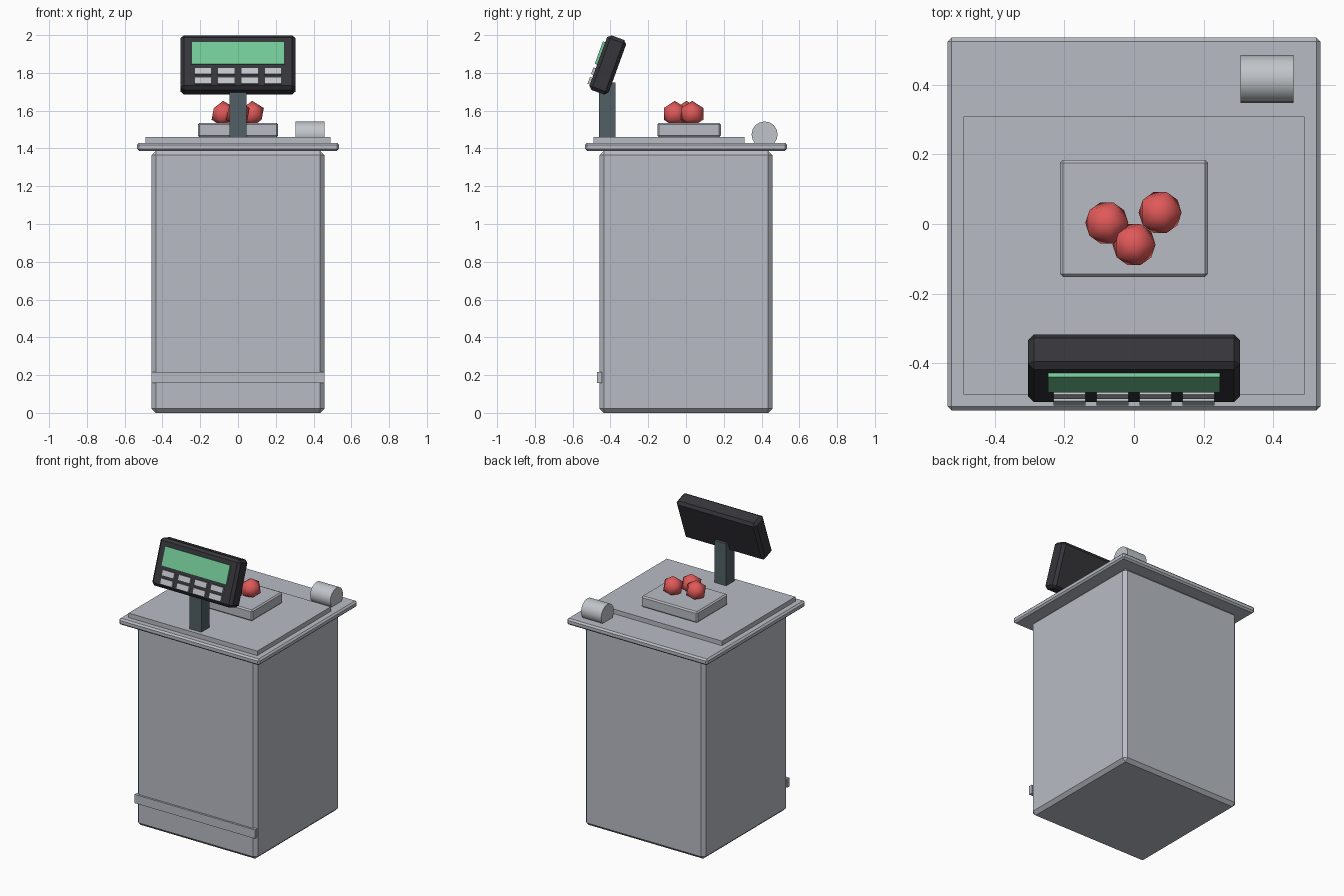
import bpy
import math
from mathutils import Matrix, Vector

cube = bpy.data.objects.get("Cube")
if cube:
    bpy.data.objects.remove(cube, do_unlink=True)


def material(name, color):
    mat = bpy.data.materials.new(name)
    mat.use_nodes = True
    rgba = (*color, 1)
    mat.diffuse_color = rgba
    mat.node_tree.nodes["Principled BSDF"].inputs["Base Color"].default_value = rgba
    return mat


GREY = material("painted grey", (0.48, 0.50, 0.55))
LIGHT = material("light grey", (0.53, 0.56, 0.59))
BLACK = material("dark plastic", (0.036, 0.036, 0.043))
STEEL = material("blue steel", (0.085, 0.115, 0.13))
GREEN = material("screen green", (0.17, 0.58, 0.31))
RED = material("fruit red", (0.75, 0.10, 0.10))


def finish(name, mat):
    obj = bpy.context.object
    obj.name = name
    obj.data.materials.append(mat)
    return obj


def box(name, lo, hi, mat, bevel=0.0, frame=Matrix()):
    """Box between two corners, chamfered, then placed by a frame."""
    lo, hi = Vector(lo), Vector(hi)
    bpy.ops.mesh.primitive_cube_add(size=1)
    obj = finish(name, mat)
    obj.data.transform(Matrix.Translation((lo + hi) / 2) @ Matrix.Diagonal((*(hi - lo), 1)))
    obj.matrix_world = frame
    if bevel:
        mod = obj.modifiers.new("chamfer", "BEVEL")
        mod.width = bevel
        mod.segments = 1
    return obj


# Cabinet, kick strip and counter
B, C, M = 0.457, 0.535, 0.489
box("cabinet", (-B, -B, 0), (B, B, 1.388), GREY, 0.022)
box("kick_strip", (-B, -0.47, 0.157), (B, -0.445, 0.217), GREY)
box("counter_top", (-C, -C, 1.387), (C, C, 1.43), GREY, 0.011)
box("counter_mat", (-M, -M, 1.425), (M, 0.309, 1.461), GREY)
box("weighing_tray", (-0.213, -0.152, 1.46), (0.213, 0.184, 1.536), GREY, 0.009)

# Paper roll lying along x
bpy.ops.mesh.primitive_cylinder_add(vertices=16, radius=0.069, depth=0.153,
                                    location=(0.382, 0.416, 1.474),
                                    rotation=(0, math.pi / 2, 0))
finish("paper_roll", LIGHT)
bpy.ops.object.shade_smooth_by_angle(angle=math.radians(40))

# Fruit on the tray
for i, (x, y) in enumerate([(-0.078, 0.003), (0.075, 0.033), (0, -0.059)]):
    bpy.ops.mesh.primitive_ico_sphere_add(subdivisions=1, radius=0.069, location=(x, y, 1.583))
    finish(f"fruit_{i + 1}", RED)
    bpy.ops.object.shade_smooth()

# Post and tilted display head
box("display_post", (-0.044, -0.461, 1.46), (0.044, -0.373, 1.75), STEEL)
tilt = Matrix.Translation((0, -0.414, 1.842)) @ Matrix.Rotation(math.radians(-20), 4, "X")
box("display_housing", (-0.305, -0.054, -0.154), (0.305, 0.054, 0.154), BLACK, 0.018, tilt)
box("display_screen", (-0.247, -0.067, -0.018), (0.247, -0.05, 0.109), GREEN, 0, tilt)

# Two rows of four keys
for row, z in enumerate((-0.057, -0.111)):
    for col in range(4):
        x = (col - 1.5) * 0.1235
        box(f"key_{row + 1}_{col + 1}", (x - 0.046, -0.067, z - 0.019),
            (x + 0.046, -0.05, z + 0.019), LIGHT, 0, tilt)
